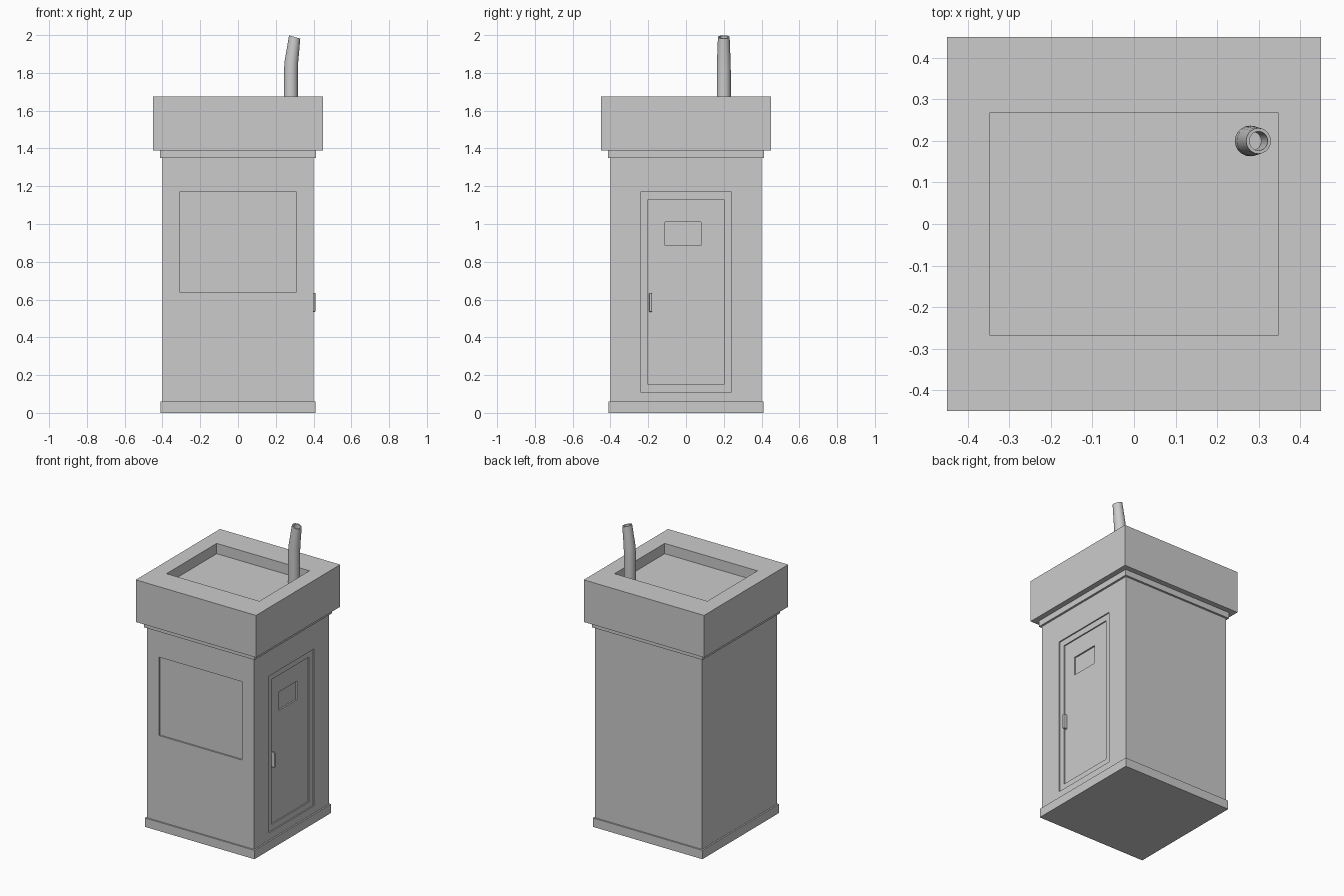
import bpy, bmesh, math
from mathutils import Vector, Matrix

if "Cube" in bpy.data.objects:
    bpy.data.objects.remove(bpy.data.objects["Cube"])


def box(name, lo, hi):
    """Axis-aligned box from two corners."""
    lo, hi = Vector(lo), Vector(hi)
    bm = bmesh.new()
    bmesh.ops.create_cube(bm, size=1.0)
    for v in bm.verts:
        v.co = Vector(((lo[i] + hi[i]) / 2 + v.co[i] * (hi[i] - lo[i]) for i in range(3)))
    me = bpy.data.meshes.new(name)
    bm.to_mesh(me)
    bm.free()
    ob = bpy.data.objects.new(name, me)
    bpy.context.collection.objects.link(ob)
    return ob


def carve(ob, lo, hi):
    """Cut a box-shaped recess and bake the result."""
    cutter = box("recess_cutter", lo, hi)
    cutter.hide_render = True
    mod = ob.modifiers.new("recess", 'BOOLEAN')
    mod.operation = 'DIFFERENCE'
    mod.solver = 'EXACT'
    mod.object = cutter
    dg = bpy.context.evaluated_depsgraph_get()
    baked = bpy.data.meshes.new_from_object(ob.evaluated_get(dg))
    ob.modifiers.clear()
    ob.data = baked
    bpy.data.objects.remove(cutter)


def square(name, half, z0, z1):
    return box(name, (-half, -half, z0), (half, half, z1))


# Body with front panel, door frame, door and door window recesses
body = square("body", 0.40, 0.06, 1.35)
carve(body, (-0.31, -0.5, 0.64), (0.31, -0.39, 1.17))
carve(body, (0.392, -0.24, 0.11), (0.5, 0.24, 1.17))
carve(body, (0.384, -0.20, 0.15), (0.5, 0.20, 1.13))
carve(body, (0.374, -0.11, 0.885), (0.5, 0.08, 1.01))

# Plinth and the band below the roof
square("plinth", 0.41, 0.0, 0.06)
square("upper_band", 0.414, 1.35, 1.39)

# Roof block with sunken top
roof = square("roof", 0.45, 1.39, 1.675)
carve(roof, (-0.347, -0.268, 1.605), (0.347, 0.268, 1.8))

# Door handle
handle = box("door_handle", (0.38, -0.195, 0.535), (0.41, -0.18, 0.635))
bev = handle.modifiers.new("bevel", 'BEVEL')
bev.width = 0.004
bev.segments = 2

# Bent hollow chimney pipe: x, z, tilt in degrees, radius
rings = [(0.28, 1.60, 0, 0.037), (0.28, 1.81, 0, 0.037), (0.283, 1.86, 9, 0.036),
         (0.30, 1.99, 17, 0.031), (0.30, 1.99, 17, 0.023), (0.284, 1.87, 9, 0.023)]
N = 20
bm = bmesh.new()
loops = []
for x, z, tilt, r in rings:
    rot = Matrix.Rotation(math.radians(tilt), 3, 'Y')
    loops.append([bm.verts.new(Vector((x, 0.20, z)) + rot @ Vector(
        (r * math.cos(math.tau * i / N), r * math.sin(math.tau * i / N), 0))) for i in range(N)])
for a, b in zip(loops, loops[1:]):
    for i in range(N):
        j = (i + 1) % N
        bm.faces.new((a[i], a[j], b[j], b[i]))
bm.faces.new(list(reversed(loops[0])))
bm.faces.new(loops[-1])
bmesh.ops.recalc_face_normals(bm, faces=bm.faces)
me = bpy.data.meshes.new("chimney_pipe")
bm.to_mesh(me)
bm.free()
pipe = bpy.data.objects.new("chimney_pipe", me)
bpy.context.collection.objects.link(pipe)
bpy.context.view_layer.objects.active = pipe
pipe.select_set(True)
bpy.ops.object.shade_smooth_by_angle(angle=math.radians(35))
